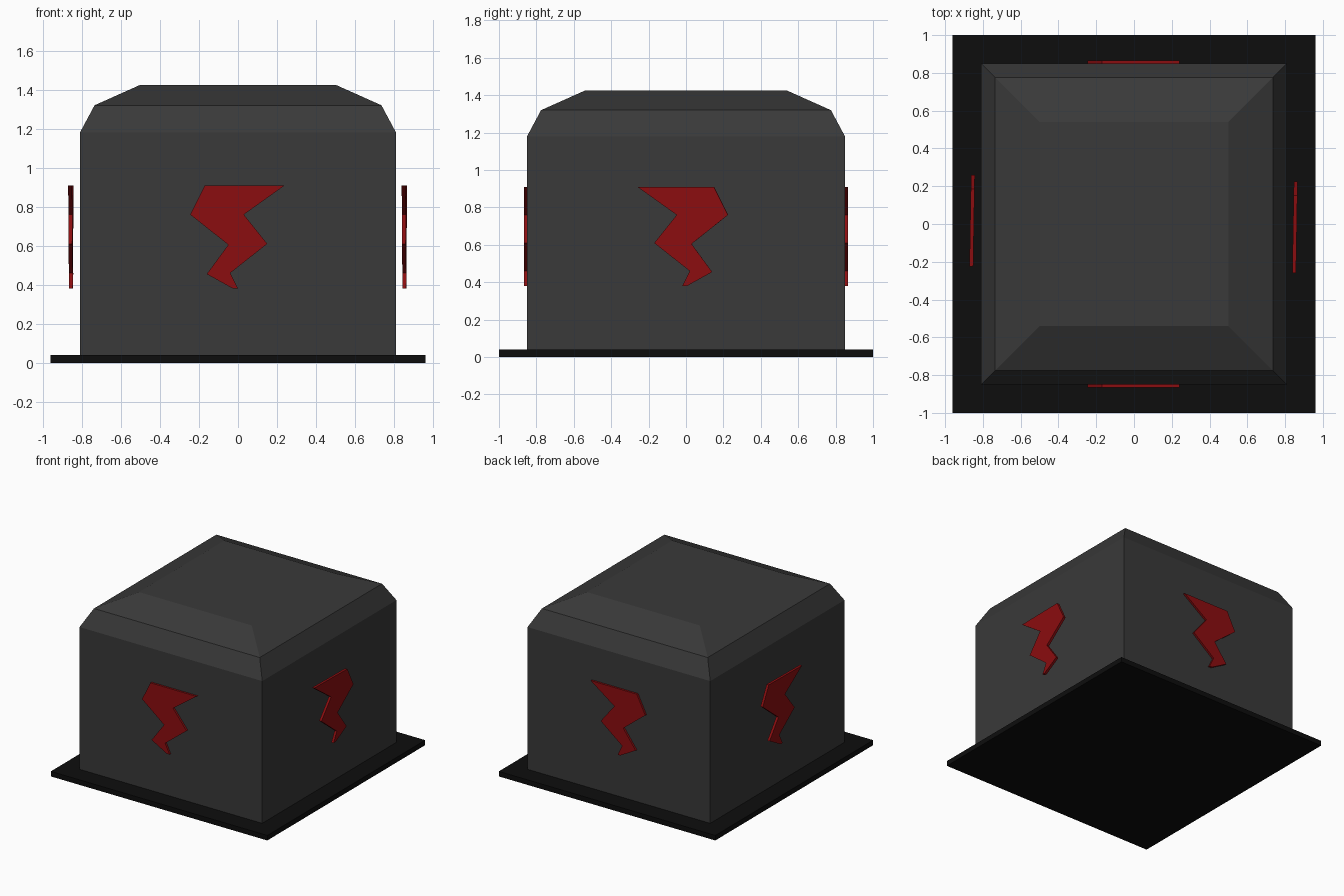
import bpy, bmesh, math
from mathutils import Matrix, Vector

default_cube = bpy.data.objects.get("Cube")
if default_cube:
    bpy.data.objects.remove(default_cube, do_unlink=True)


def material(name, rgb):
    mat = bpy.data.materials.new(name)
    mat.use_nodes = True
    color = (*rgb, 1.0)
    mat.diffuse_color = color
    mat.node_tree.nodes["Principled BSDF"].inputs["Base Color"].default_value = color
    return mat


def make_object(name, bm, mat):
    bmesh.ops.recalc_face_normals(bm, faces=bm.faces)
    mesh = bpy.data.meshes.new(name)
    bm.to_mesh(mesh)
    bm.free()
    mesh.materials.append(mat)
    obj = bpy.data.objects.new(name, mesh)
    bpy.context.collection.objects.link(obj)
    return obj


def stacked_box(name, levels, mat):
    """Rectangular rings (half width, half depth, height) joined by flat faces."""
    bm = bmesh.new()
    corners = [(-1, -1), (1, -1), (1, 1), (-1, 1)]
    rings = [[bm.verts.new((sx * w, sy * d, z)) for sx, sy in corners]
             for w, d, z in levels]
    bm.faces.new(rings[0])
    bm.faces.new(rings[-1])
    for low, high in zip(rings, rings[1:]):
        for i in range(4):
            j = (i + 1) % 4
            bm.faces.new((low[i], low[j], high[j], high[i]))
    return make_object(name, bm, mat)


def bolt(name, location, angle, mat, mirrored=False):
    """Thin zigzag plate, upright, turned about z onto one wall."""
    side = -1 if mirrored else 1
    bm = bmesh.new()
    face = bm.faces.new([bm.verts.new((side * u, -THICKNESS / 2, z)) for u, z in BOLT])
    extruded = bmesh.ops.extrude_face_region(bm, geom=[face])["geom"]
    moved = [g for g in extruded if isinstance(g, bmesh.types.BMVert)]
    bmesh.ops.translate(bm, verts=moved, vec=(0, THICKNESS, 0))
    bm.transform(Matrix.Translation(Vector(location)) @ Matrix.Rotation(angle, 4, "Z"))
    return make_object(name, bm, mat)


charcoal = material("charcoal", (0.041, 0.041, 0.041))
black = material("black", (0.004, 0.004, 0.004))
red = material("dark red", (0.26, 0.004, 0.005))

# Base slab and chamfered body
stacked_box("base_plate", [(0.96, 1.0, 0), (0.96, 1.0, 0.04)], black)
stacked_box("body", [(0.81, 0.85, 0.04), (0.81, 0.85, 1.18),
                     (0.735, 0.775, 1.32), (0.5, 0.54, 1.425)], charcoal)

# Zigzag outline shared by all four wall plates
THICKNESS = 0.02
BOLT = [(-0.17, 0.91), (0.24, 0.91), (0.03, 0.76), (0.15, 0.61), (-0.04, 0.46),
        (0.0, 0.38), (-0.025, 0.38), (-0.16, 0.455), (-0.05, 0.605), (-0.245, 0.76)]

# Front and back plates sit on the walls; side plates float slightly off them
tilt = math.radians(-1)
quarter = math.radians(90)
bolt("front_bolt", (0, -0.856, 0), 0, red)
bolt("back_bolt", (0, 0.856, 0), 0, red)
bolt("left_bolt", (0.852, -0.02, 0), -quarter + tilt, red)
bolt("right_bolt", (-0.857, 0.015, 0), -quarter + tilt, red)
